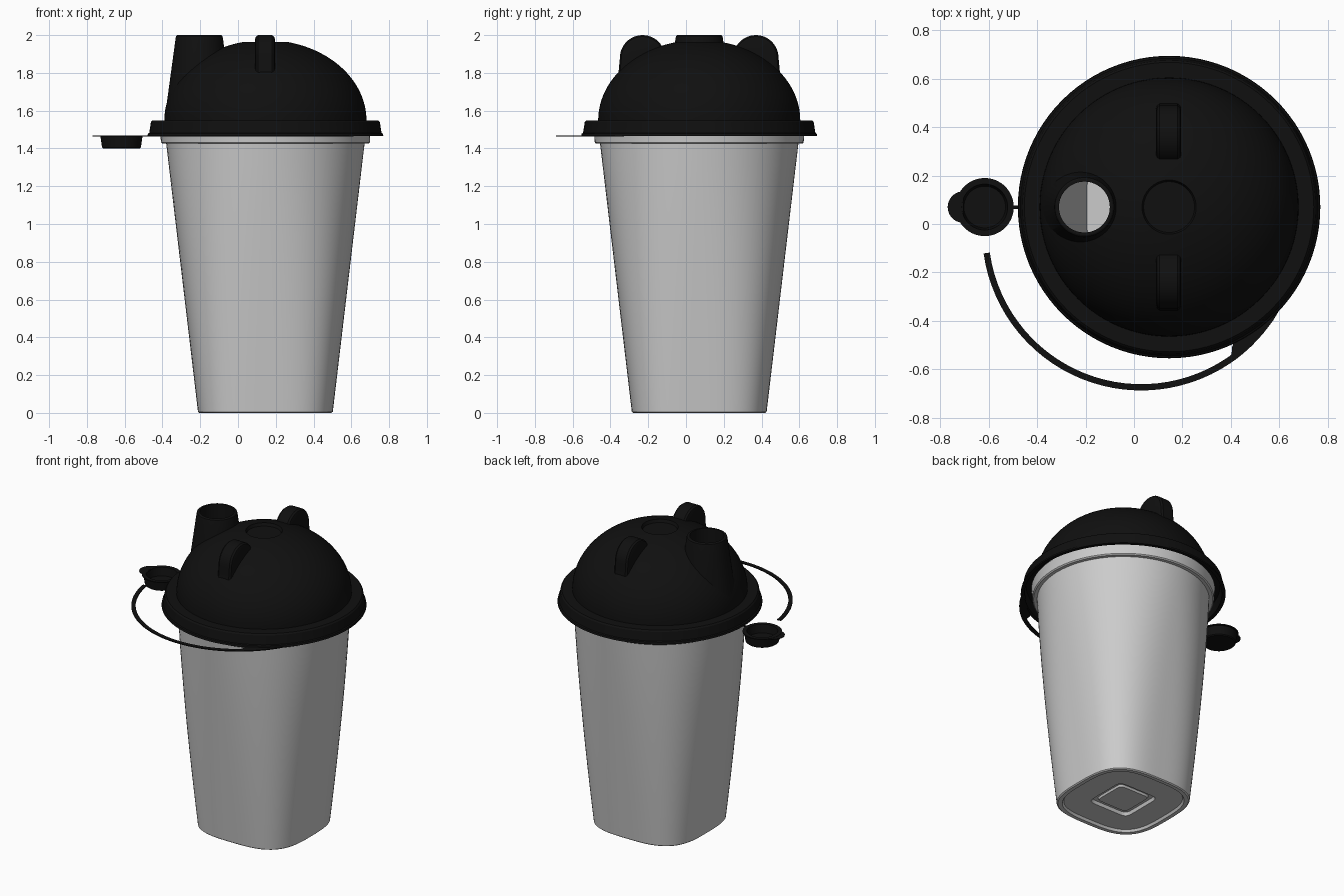
import bpy, bmesh
from math import sin, cos, pi, radians, sqrt

if "Cube" in bpy.data.objects:
    bpy.data.objects.remove(bpy.data.objects["Cube"])

CX, CY = 0.145, 0.07          # axis of cup and lid
SEG = 96

black = bpy.data.materials.new("black_plastic")
black.diffuse_color = (0.005, 0.005, 0.005, 1)
black.use_nodes = True
black.node_tree.nodes["Principled BSDF"].inputs["Base Color"].default_value = black.diffuse_color


def loft(name, rings, mat=None):
    """Skin a list of equal-length point rings and cap both ends."""
    bm = bmesh.new()
    vs = [[bm.verts.new(p) for p in ring] for ring in rings]
    n = len(vs[0])
    for a, b in zip(vs, vs[1:]):
        for i in range(n):
            j = (i + 1) % n
            bm.faces.new((a[i], a[j], b[j], b[i]))
    bm.faces.new(vs[0])
    bm.faces.new(vs[-1])
    bmesh.ops.recalc_face_normals(bm, faces=bm.faces)
    me = bpy.data.meshes.new(name)
    bm.to_mesh(me)
    bm.free()
    ob = bpy.data.objects.new(name, me)
    bpy.context.collection.objects.link(ob)
    if mat:
        me.materials.append(mat)
    return ob


def ring(r, z, n=2.0, cx=CX, cy=CY, seg=SEG):
    """Superellipse ring: n=2 is round, larger n is squarer."""
    pts = []
    for i in range(seg):
        a = 2 * pi * i / seg
        c, s = cos(a), sin(a)
        k = r / (abs(c) ** n + abs(s) ** n) ** (1 / n)
        pts.append((cx + k * c, cy + k * s, z))
    return pts


def lathe(name, prof, cx=CX, cy=CY, mat=None, seg=SEG):
    return loft(name, [ring(r, z, 2, cx, cy, seg) for r, z in prof], mat)


def boolean(target, tool, op):
    m = target.modifiers.new("bool", 'BOOLEAN')
    m.operation, m.object, m.solver = op, tool, 'EXACT'
    bpy.context.view_layer.objects.active = target
    bpy.ops.object.modifier_apply(modifier=m.name)
    bpy.data.objects.remove(tool)


def dome(a, b, z0, stop, steps=22):
    """Quarter ellipse profile from the base up to radius 'stop'."""
    end = math_acos(stop / a)
    return [(a * cos(end * i / steps), z0 + b * sin(end * i / steps)) for i in range(steps + 1)]


def math_acos(v):
    from math import acos
    return acos(v)


# Cup: rounded-square base blending to a round rim, hollow inside
rows = [(0.112, 0.022, 9), (0.118, 0.035, 9), (0.142, 0.035, 9), (0.150, 0.015, 9),
        (0.315, 0.015, 3.4), (0.325, 0.0, 3.3), (0.35, 0.0, 3.2), (0.357, 0.006, 3.2)]
for i in range(1, 13):
    t = i / 12
    rows.append((0.357 + 0.168 * t, 0.006 + 1.419 * t, 3.2 - 1.2 * t))
rows += [(0.546, 1.425, 2), (0.553, 1.432, 2), (0.555, 1.465, 2), (0.56, 1.50, 2),
         (0.552, 1.51, 2), (0.53, 1.505, 2)]
for i in range(12, -1, -1):
    t = i / 12
    rows.append((0.34 + 0.17 * t, 0.045 + 1.38 * t, 3.2 - 1.2 * t))
cup = loft("cup", [ring(*r) for r in rows])

# Lid: brim and dome with a round dimple on top
lid = lathe("lid", [(0.625, 1.465), (0.622, 1.478), (0.615, 1.482), (0.606, 1.54), (0.598, 1.549)]
            + dome(0.535, 0.425, 1.549, 0.112) + [(0.105, 1.945)], mat=black)

# Tapered drinking spout
SX = -0.205
boolean(lid, lathe("spout", [(0.187, 1.53), (0.125, 1.985), (0.122, 1.996), (0.116, 2.0)],
                   SX, mat=black, seg=64), 'UNION')

# Two rounded fins, mirrored front and back
for s in (-1, 1):
    rings = []
    for dx, r in ((-0.052, 0.10), (-0.048, 0.112), (-0.037, 0.12),
                  (0.037, 0.12), (0.048, 0.112), (0.052, 0.10)):
        out = [(r * cos(pi * i / 24), 1.88 + r * sin(pi * i / 24)) for i in range(25)]
        out += [(-r - 0.015, 1.72), (r + 0.015, 1.72)]
        rings.append([(CX + dx - 0.002, CY + s * (0.30 + u), z) for u, z in out])
    boolean(lid, loft("fin", rings, black), 'UNION')

# Hollow the lid and open the spout
boolean(lid, lathe("lid_hollow", [(0.602, 1.40), (0.602, 1.47), (0.592, 1.525)]
                   + dome(0.512, 0.385, 1.53, 0.05), mat=black), 'DIFFERENCE')
boolean(lid, lathe("spout_hole", [(0.105, 1.45), (0.105, 2.1)], SX, mat=black, seg=64), 'DIFFERENCE')

# Spout plug with flange and recessed top
PX = -0.617
plug = lathe("spout_plug", [(0.086, 1.415), (0.095, 1.469), (0.12, 1.469), (0.12, 1.463),
                            (0.111, 1.462), (0.103, 1.406), (0.097, 1.40)], PX, mat=black, seg=64)

# Half-round pull tab
half = [(-0.705 - 0.065 * sin(pi * i / 24), CY + 0.065 * cos(pi * i / 24)) for i in range(25)]
tab = loft("plug_tab", [[(x, y, z) for x, y in half] for z in (1.464, 1.468)], black)

# Flat strap: arc from plug to brim, widening where it joins the lid
path = [(-180 + 4 * i, 0.632) for i in range(2, 32)]
path += [(-54, 0.632), (-53, 0.622), (-52, 0.608), (-50, 0.598), (-46, 0.602),
         (-40, 0.615), (-34, 0.625), (-28, 0.634)]
rings = []
for deg, ri in path:
    a = radians(deg)
    rings.append([(0.03 + r * cos(a), -0.03 + r * sin(a), z)
                  for r, z in ((ri, 1.463), (0.658, 1.463), (0.658, 1.469), (ri, 1.469))])
strap = loft("strap", rings, black)

# Small bridge between plug and brim
bridge = loft("plug_bridge", [[(x, CY - 0.007, 1.464), (x, CY + 0.007, 1.464),
                               (x, CY + 0.007, 1.469), (x, CY - 0.007, 1.469)]
                              for x in (-0.51, -0.465)], black)

# Smooth shading with crisp edges
bpy.ops.object.select_all(action='DESELECT')
for ob in (cup, lid, plug, tab, strap, bridge):
    ob.select_set(True)
bpy.context.view_layer.objects.active = cup
bpy.ops.object.shade_smooth_by_angle(angle=radians(30))
